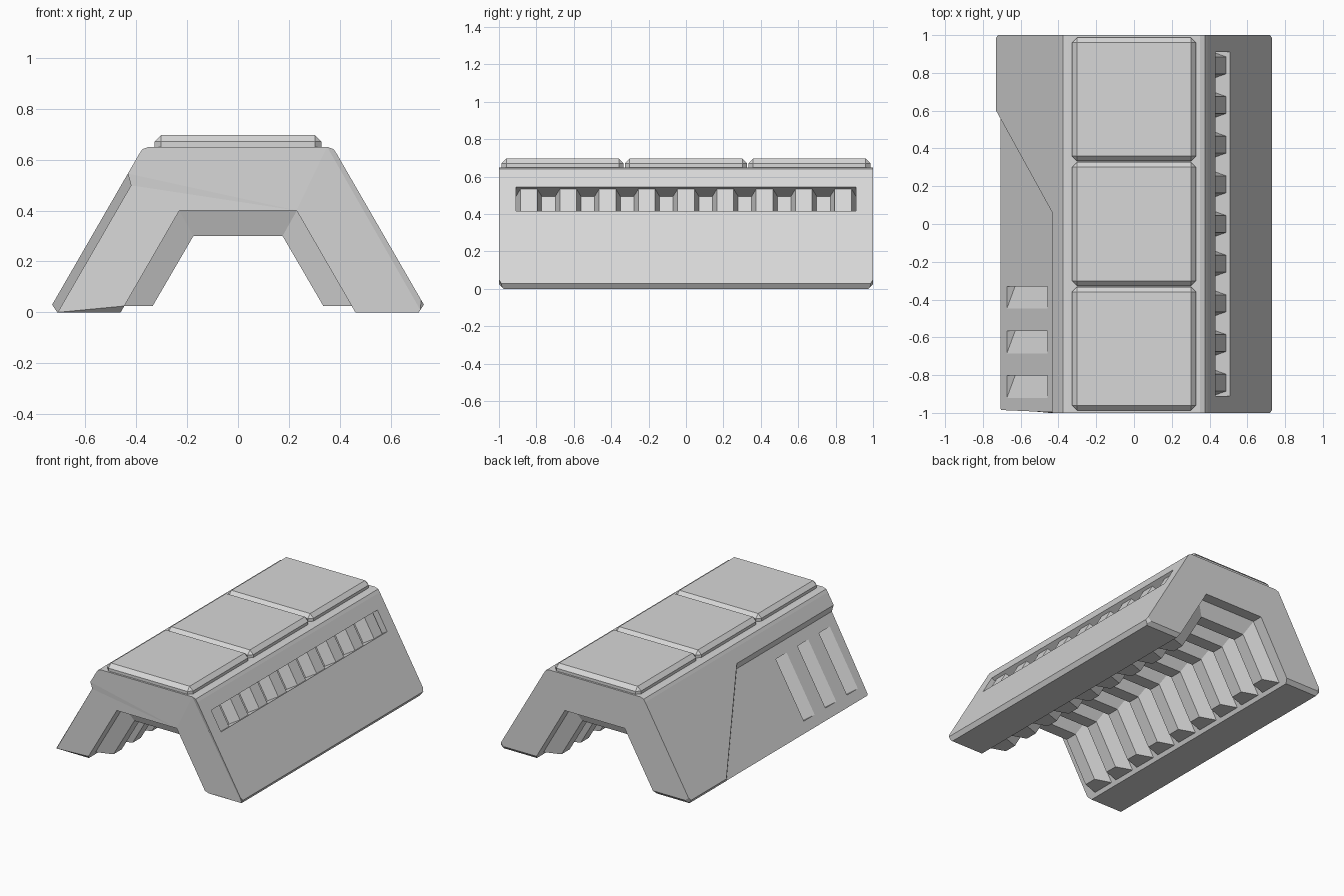
import bpy, bmesh
from mathutils import Vector

if "Cube" in bpy.data.objects:
    bpy.data.objects.remove(bpy.data.objects["Cube"])

grey = bpy.data.materials.new("plain_grey")
grey.diffuse_color = (0.68, 0.68, 0.68, 1)
grey.use_nodes = True
grey.node_tree.nodes["Principled BSDF"].inputs["Base Color"].default_value = grey.diffuse_color


def make_object(name, bm):
    bmesh.ops.recalc_face_normals(bm, faces=bm.faces)
    mesh = bpy.data.meshes.new(name)
    bm.to_mesh(mesh)
    bm.free()
    mesh.materials.append(grey)
    ob = bpy.data.objects.new(name, mesh)
    bpy.context.collection.objects.link(ob)
    return ob


def loft(bm, rings):
    """Closed solid through a list of equal-length point rings."""
    vs = [[bm.verts.new(p) for p in r] for r in rings]
    n = len(vs[0])
    for a, b in zip(vs, vs[1:]):
        for i in range(n):
            j = (i + 1) % n
            bm.faces.new((a[i], a[j], b[j], b[i]))
    bm.faces.new(vs[0][::-1])
    bm.faces.new(vs[-1])


def on_slope(side, y, u, n):
    """Point on a sloping flank: u runs up the slope, n points outward."""
    return Vector((side * (0.73 - 0.5 * u + 0.866 * n), y, 0.03 + 0.866 * u + 0.5 * n))


def cut(ob, cutter):
    mod = ob.modifiers.new("cut", 'BOOLEAN')
    mod.operation = 'DIFFERENCE'
    mod.solver = 'EXACT'
    mod.object = cutter
    cutter.hide_render = True
    bpy.context.view_layer.objects.active = ob
    bpy.ops.object.modifier_apply(modifier=mod.name)
    bpy.data.objects.remove(cutter)


# arch body: mirrored profile extruded along y
half = [(0.23, 0.40), (0.461, 0), (0.71, 0), (0.73, 0.03), (0.388, 0.622), (0.375, 0.641), (0.35, 0.65)]
profile = half + [(-x, z) for x, z in reversed(half)]
bm = bmesh.new()
loft(bm, [[(x, y, z) for x, z in profile] for y in (-1, 1)])
# bottom chamfers at both ends and clipped foot corners
planes = []
for s in (-1, 1):
    planes.append(((0, s, 0.025), (0, s, -1)))
    planes += [((t * 0.695, s, 0.025), (t * 0.43, s, -0.43)) for t in (-1, 1)]
for co, no in planes:
    geom = bm.verts[:] + bm.edges[:] + bm.faces[:]
    bmesh.ops.bisect_plane(bm, geom=geom, plane_co=co, plane_no=no, clear_outer=True)
    bmesh.ops.holes_fill(bm, edges=[e for e in bm.edges if e.is_boundary])
body = make_object("arch_body", bm)

# left flank: large recess with slanted edge
D = 0.034


def recess_ring(k):
    top = 0.595 - D * k
    edge = lambda u: 0.6 - 0.9076 * u - 1.35 * D * k
    pts = [(-1.2, -0.3), (edge(-0.3), -0.3), (edge(top), top), (-1.2, top)]
    return [on_slope(-1, y, u, -D * k) for y, u in pts]


bm = bmesh.new()
loft(bm, [recess_ring(1), recess_ring(-1)])
cut(body, make_object("recess_cutter", bm))

# left flank: three wedge vents in the recess
bm = bmesh.new()
for y in (-0.33, -0.567, -0.803):
    wedge = [(y, -0.05), (y, 0.02), (y - 0.165, 0.02)]
    loft(bm, [[on_slope(-1, py, u, n - D) for py, n in wedge] for u in (0.055, 0.485)])
cut(body, make_object("vent_cutter", bm))

# right flank: long slot
bm = bmesh.new()
loft(bm, [[on_slope(1, y, u, n) for y, u in
           ((-0.91, 0.445), (0.91, 0.445), (0.91, 0.595), (-0.91, 0.595))]
          for n in (-0.1, 0.05)])
cut(body, make_object("slot_cutter", bm))

# tapered teeth inside the slot
centres = [-0.84 + 0.21 * i for i in range(9)]
bm = bmesh.new()
for c in centres:
    loft(bm, [[on_slope(1, c + a * w, u, n) for a, u in
               ((-1, 0.44), (1, 0.44), (1, 0.6), (-1, 0.6))]
              for n, w in ((-0.105, 0.07), (-0.023, 0.045))])
make_object("slot_teeth", bm)

# tapered ribs lining the underside of the arch
outer = [(-0.452, 0.025), (-0.234, 0.405), (0.234, 0.405), (0.452, 0.025)]
inner = [(-0.335, 0.025), (-0.175, 0.30), (0.175, 0.30), (0.335, 0.025)]
bm = bmesh.new()
for c in centres:
    loft(bm, [[(p[0], c - 0.085, p[1]), (q[0], c - 0.045, q[1]),
               (q[0], c + 0.045, q[1]), (p[0], c + 0.085, p[1])]
              for p, q in zip(outer, inner)])
make_object("inner_ribs", bm)

# three bevelled panels on top
for i in range(3):
    bm = bmesh.new()
    bmesh.ops.create_cube(bm, size=1)
    bmesh.ops.scale(bm, vec=(0.656, 0.654, 0.10), verts=bm.verts)
    bmesh.ops.translate(bm, vec=(0, (i - 1) * 0.66, 0.646), verts=bm.verts)
    bmesh.ops.bevel(bm, geom=bm.edges[:], offset=0.026, segments=1, affect='EDGES')
    make_object("top_panel_%d" % (i + 1), bm)
